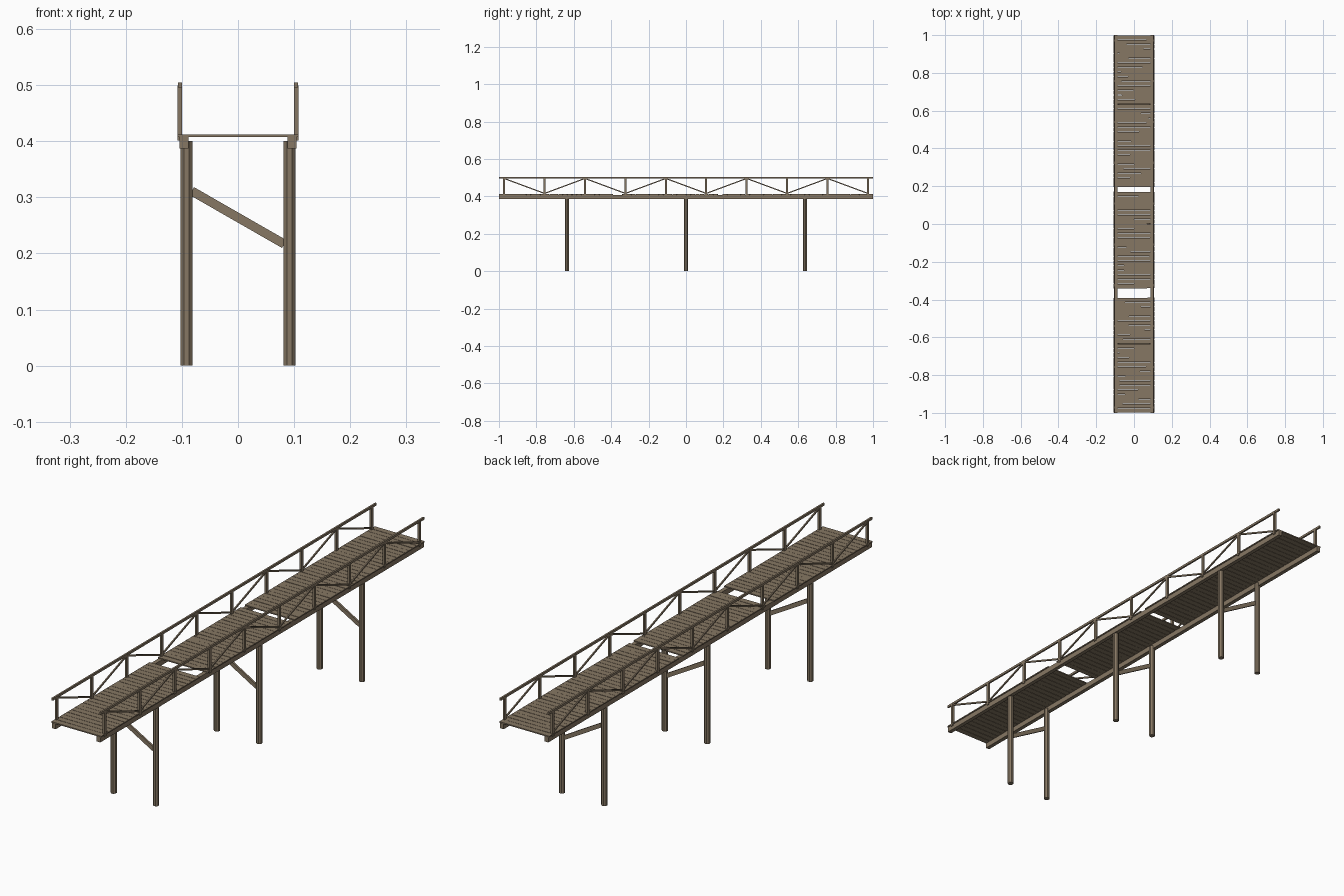
import bpy
import math
import random
from mathutils import Vector

random.seed(4)

cube = bpy.data.objects.get("Cube")
if cube:
    bpy.data.objects.remove(cube, do_unlink=True)

wood = bpy.data.materials.new("weathered wood")
colour = (0.24, 0.185, 0.125, 1)
wood.diffuse_color = colour
wood.use_nodes = True
wood.node_tree.nodes["Principled BSDF"].inputs["Base Color"].default_value = colour


def finish(name):
    ob = bpy.context.object
    ob.name = name
    ob.data.materials.append(wood)
    return ob


def box(name, centre, size, rotation=(0, 0, 0)):
    bpy.ops.mesh.primitive_cube_add(size=1, location=centre, rotation=rotation)
    ob = finish(name)
    ob.scale = size
    return ob


def strut(name, start, end, width, depth):
    """Rectangular bar between two points."""
    a, b = Vector(start), Vector(end)
    ob = box(name, (a + b) / 2, (width, depth, (b - a).length))
    ob.rotation_euler = (b - a).to_track_quat("Z", "Y").to_euler()
    return ob


# Trestle supports: two octagonal piles and one slanted brace
for y in (-0.637, 0, 0.635):
    for side in (-1, 1):
        bpy.ops.mesh.primitive_cylinder_add(
            vertices=8, radius=0.0115, depth=0.4,
            location=(side * 0.0915, y, 0.2), rotation=(0, 0, math.pi / 8))
        finish("support_pile")
    box("cross_brace", (0, y, 0.264), (0.19, 0.008, 0.016),
        (0, math.atan2(0.094, 0.164), 0))

# Long beams under the deck
for side in (-1, 1):
    box("side_beam", (side * 0.0965, 0, 0.3975), (0.016, 2, 0.021))

# Deck planks, slightly uneven, with missing boards
count = 82
pitch = 2 / count
for i in range(count):
    y = -1 + (i + 0.5) * pitch
    if -0.385 < y < -0.335 or 0.16 < y < 0.19:
        continue
    edge = i in (0, count - 1)
    turn = 0 if edge else random.uniform(-0.011, 0.011)
    box("deck_plank", (0, y, 0.4095), (0.216, pitch - 0.0015, 0.0045),
        (0, 0, turn))

# Railings: posts, handrail and zigzag bracing
posts = 10
step = 1.945 / (posts - 1)
for side in (-1, 1):
    x = side * 0.1035
    box("handrail", (x, 0, 0.5), (0.007, 2, 0.009))
    for i in range(posts):
        y = -0.9725 + i * step
        box("railing_post", (x, y, 0.45), (0.008, 0.011, 0.098))
        if i < posts - 1:
            z0, z1 = (0.496, 0.416) if i % 2 == 0 else (0.416, 0.496)
            strut("railing_diagonal", (x, y, z0), (x, y + step, z1),
                  0.005, 0.006)
